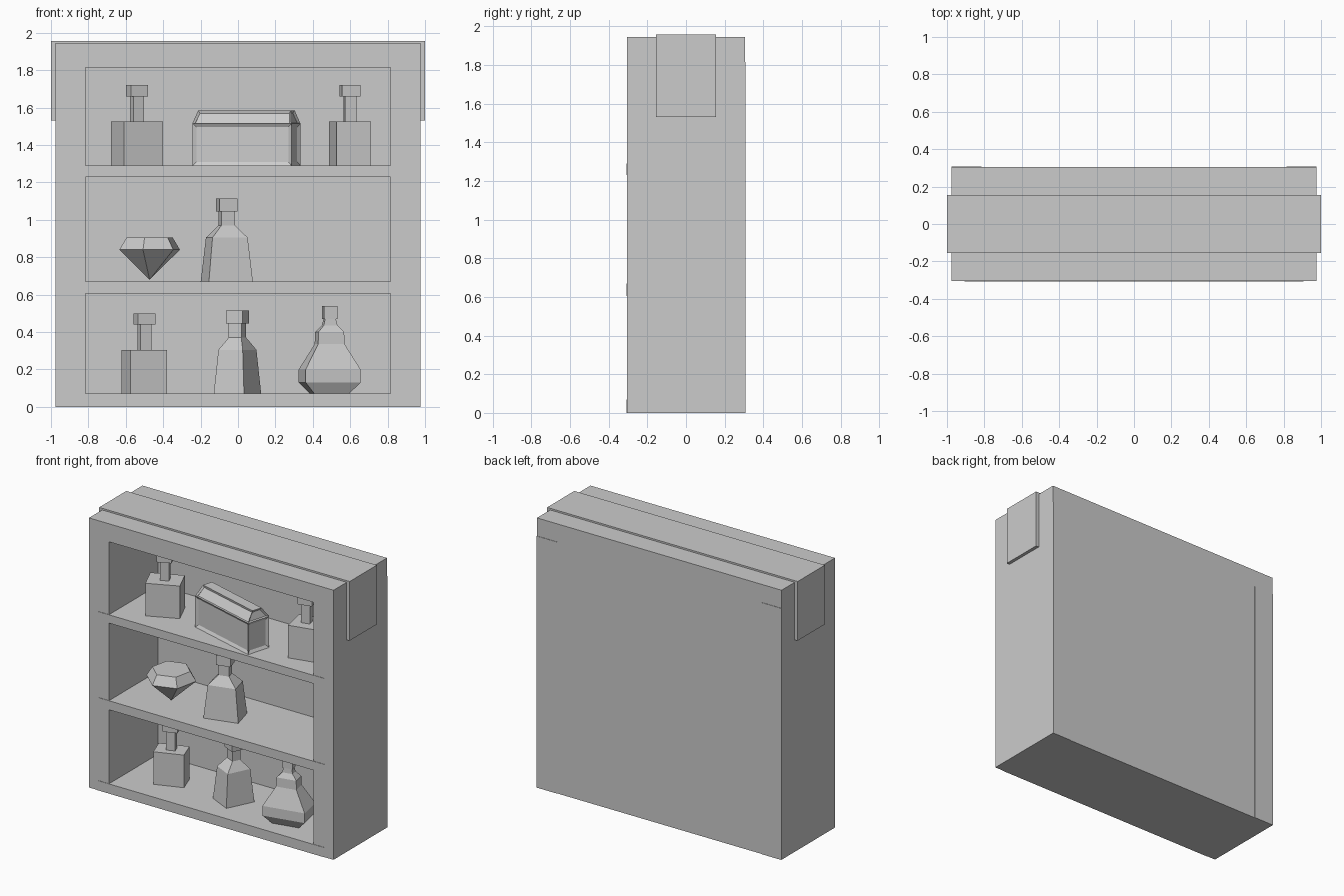
import bpy, bmesh
from math import radians
from mathutils import Matrix

if "Cube" in bpy.data.objects:
    bpy.data.objects.remove(bpy.data.objects["Cube"])

grey = bpy.data.materials.new("plain_grey")
grey.use_nodes = True
colour = (0.6, 0.6, 0.6, 1)
grey.diffuse_color = colour
grey.node_tree.nodes["Principled BSDF"].inputs["Base Color"].default_value = colour


def finish(name, bm, loc=(0, 0, 0), turn=0):
    bmesh.ops.recalc_face_normals(bm, faces=bm.faces)
    mesh = bpy.data.meshes.new(name)
    bm.to_mesh(mesh)
    bm.free()
    mesh.materials.append(grey)
    obj = bpy.data.objects.new(name, mesh)
    obj.location = loc
    obj.rotation_euler.z = radians(turn)
    bpy.context.collection.objects.link(obj)
    return obj


def board(name, x, y, z):
    """Box spanning three (low, high) ranges."""
    bm = bmesh.new()
    bmesh.ops.create_cube(bm, size=1)
    spans = (x, y, z)
    for v in bm.verts:
        v.co = [lo + (hi - lo) * (c + 0.5) for c, (lo, hi) in zip(v.co, spans)]
    return finish(name, bm)


def stack(rings):
    """Closed four-sided loft through (z, width, depth) rings."""
    bm = bmesh.new()
    loops = [[bm.verts.new((sx * w / 2, sy * d / 2, z))
              for sx, sy in ((-1, -1), (1, -1), (1, 1), (-1, 1))]
             for z, w, d in rings]
    for a, b in zip(loops, loops[1:]):
        for i in range(4):
            j = (i + 1) % 4
            bm.faces.new((a[i], a[j], b[j], b[i]))
    bm.faces.new(loops[0][::-1])
    bm.faces.new(loops[-1])
    return bm


# Cabinet carcass
W, D, H = 0.976, 0.305, 1.945
INNER = 0.815
for side, s in (("left", 1), ("right", -1)):
    board(side + "_side", sorted((s * INNER, s * W)), (-D, D + 0.003), (0, 1.815))
board("top_board", (-W, W), (-D, D), (1.815, H))
board("back_panel", (-INNER, INNER), (0.25, D), (0, 1.815))
for name, lo, hi in (("bottom_shelf", 0, 0.07), ("middle_shelf", 0.605, 0.67),
                     ("upper_shelf", 1.23, 1.29)):
    board(name, (-0.905, 0.905), (-D - 0.003, 0.26), (lo, hi))

# Strap folded over the top
SW = 0.155
board("strap_top", (-1, 1), (-SW, SW), (H, 1.957))
for side, s in (("left", 1), ("right", -1)):
    board("strap_" + side, sorted((s * W, s)), (-SW, SW), (1.53, H))


# Bottles with a straight or tapered body, narrow neck and block stopper
def square_bottle(name, loc, w, d, turn):
    finish(name, stack([(0, w, d), (0.235, w, d), (0.235, 0.062, 0.045),
                        (0.37, 0.062, 0.045), (0.37, 0.1, 0.07),
                        (0.43, 0.1, 0.07)]), loc, turn)


def tapered_bottle(name, loc, w, d, turn):
    finish(name, stack([(0, w, d), (0.235, w * 0.8, d * 0.8), (0.3, 0.075, 0.06),
                        (0.375, 0.075, 0.06), (0.375, 0.1, 0.08),
                        (0.445, 0.1, 0.08)]), loc, turn)


square_bottle("upper_left_bottle", (-0.54, -0.06, 1.29), 0.23, 0.17, 24)
square_bottle("upper_right_bottle", (0.598, -0.07, 1.29), 0.187, 0.185, 13)
square_bottle("lower_square_bottle", (-0.5, -0.045, 0.07), 0.208, 0.14, 20)
tapered_bottle("middle_tapered_bottle", (-0.06, -0.06, 0.67), 0.243, 0.17, 15)
tapered_bottle("lower_tapered_bottle", (-0.003, -0.045, 0.07), 0.18, 0.21, -26)

# Wide bellied flask
finish("bellied_flask", stack([(0, 0.19, 0.11), (0.06, 0.3, 0.18), (0.13, 0.3, 0.18),
                               (0.265, 0.145, 0.09), (0.33, 0.14, 0.085),
                               (0.365, 0.075, 0.05), (0.4, 0.058, 0.045),
                               (0.4, 0.072, 0.055), (0.468, 0.072, 0.055)]),
       (0.49, -0.12, 0.07), 12)

# Faceted gem
bm = bmesh.new()
spin = Matrix.Rotation(radians(-12), 4, "Z")
for r1, r2, lo, hi in ((0, 0.17, 0.68, 0.84), (0.17, 0.13, 0.84, 0.905)):
    bmesh.ops.create_cone(bm, cap_ends=hi > 0.9, segments=6, radius1=r1, radius2=r2,
                          depth=hi - lo, matrix=Matrix.Translation((0, 0, (lo + hi) / 2)) @ spin)
bmesh.ops.remove_doubles(bm, verts=bm.verts, dist=0.001)
for f in [f for f in bm.faces if len(f.verts) == 6 and f.calc_center_median().z < 0.85]:
    bm.faces.remove(f)
finish("gem", bm, (-0.4725, -0.085, 0))


# Chest with recessed panels
def panelled(name, rings, border):
    bm = stack(rings)
    bm.normal_update()
    sides = [f for f in bm.faces if abs(f.normal.z) < 0.9]
    bmesh.ops.inset_individual(bm, faces=sides, thickness=border, depth=-0.012)
    finish(name, bm, (0.045, -0.13, 1.29), -16)


panelled("chest_body", [(0, 0.55, 0.177), (0.225, 0.55, 0.177)], 0.028)
panelled("chest_lid", [(0.225, 0.55, 0.177), (0.295, 0.515, 0.075)], 0.014)
